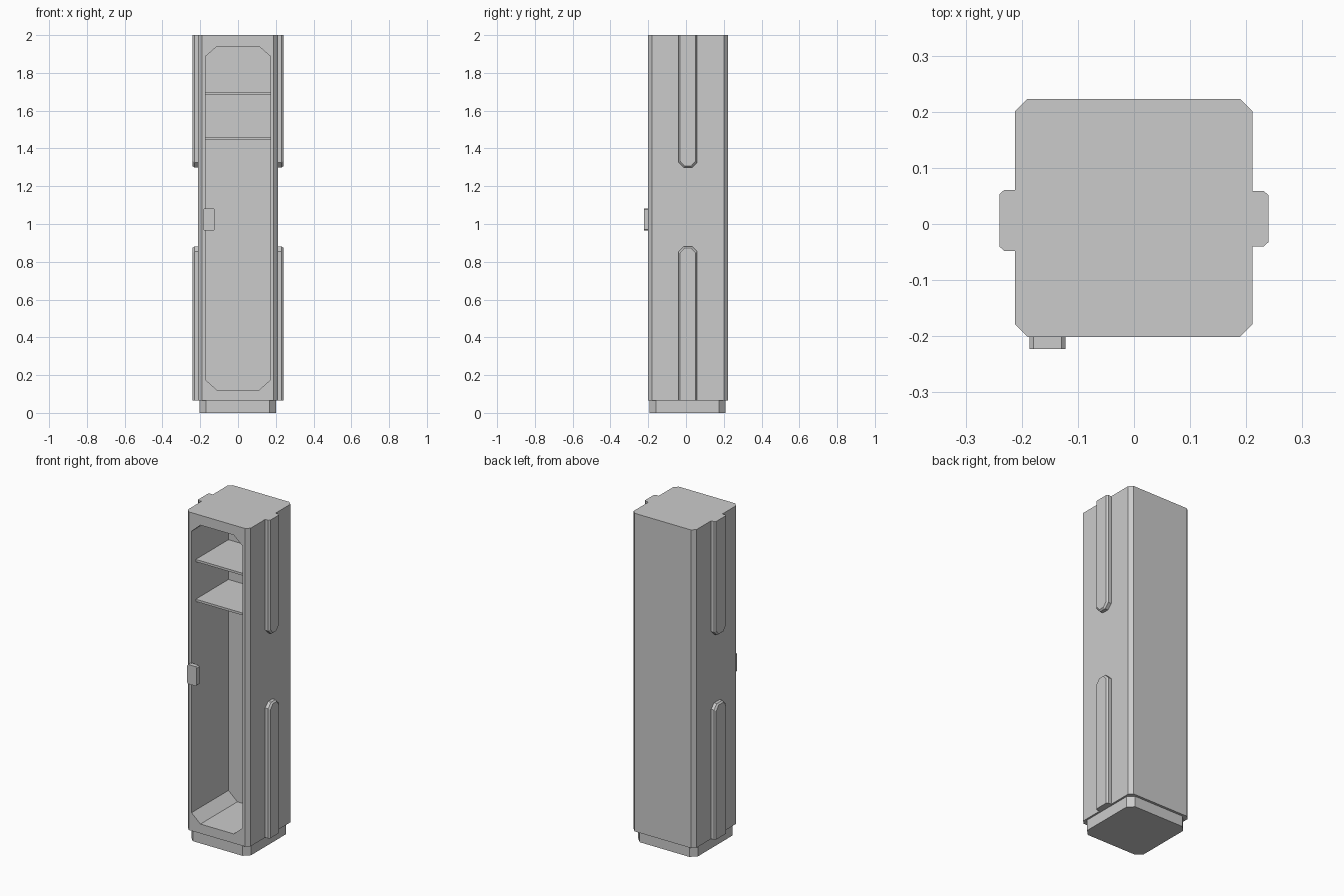
import bpy, bmesh

if "Cube" in bpy.data.objects:
    bpy.data.objects.remove(bpy.data.objects["Cube"])


def loft(name, loops):
    """Solid skin through matching closed loops, capped at both ends."""
    bm = bmesh.new()
    rings = [[bm.verts.new(p) for p in loop] for loop in loops]
    n = len(rings[0])
    for a, b in zip(rings, rings[1:]):
        for i in range(n):
            j = (i + 1) % n
            bm.faces.new((a[i], a[j], b[j], b[i]))
    bm.faces.new(rings[0])
    bm.faces.new(rings[-1])
    bmesh.ops.recalc_face_normals(bm, faces=bm.faces)
    mesh = bpy.data.meshes.new(name)
    bm.to_mesh(mesh)
    bm.free()
    obj = bpy.data.objects.new(name, mesh)
    bpy.context.collection.objects.link(obj)
    return obj


def octagon(u0, u1, v0, v1, cu, cv):
    """Rectangle with cut corners."""
    return [(u0 + cu, v0), (u1 - cu, v0), (u1, v0 + cv), (u1, v1 - cv),
            (u1 - cu, v1), (u0 + cu, v1), (u0, v1 - cv), (u0, v0 + cv)]


def upright(name, outline, z0, z1):
    return loft(name, [[(x, y, z) for x, y in outline] for z in (z0, z1)])


def facing(name, outline, y0, y1):
    return loft(name, [[(x, y, z) for x, z in outline] for y in (y0, y1)])


def box(name, x0, x1, y0, y1, z0, z1):
    return upright(name, [(x0, y0), (x1, y0), (x1, y1), (x0, y1)], z0, z1)


# Plinth and cabinet body
upright("plinth", octagon(-0.203, 0.200, -0.193, 0.208, 0.034, 0.034), 0, 0.065)
body = upright("cabinet_body",
               octagon(-0.212, 0.211, -0.201, 0.223, 0.022, 0.022), 0.065, 2.0)

# Cut-cornered opening hollowed out of the front
cutter = facing("opening_cutter",
                octagon(-0.172, 0.172, 0.122, 1.94, 0.06, 0.053), -0.3, 0.154)
cutter.hide_render = True
mod = body.modifiers.new("opening", 'BOOLEAN')
mod.operation = 'DIFFERENCE'
mod.solver = 'EXACT'
mod.object = cutter
bpy.context.view_layer.objects.active = body
bpy.ops.object.modifier_apply(modifier=mod.name)
bpy.data.objects.remove(cutter)

# Two shelves set back behind the front lip
for label, top in (("upper", 1.70), ("lower", 1.458)):
    box(label + "_shelf", -0.175, 0.175, -0.16, 0.16, top - 0.014, top)


# Side ribs: bevelled strips with one cut-cornered end
def rib(name, side, y0, y1, flat_z, tip_z):
    d = 1 if tip_z > flat_z else -1

    def outline(x, inset):
        a, b, t = y0 + inset, y1 - inset, tip_z - d * inset
        c, s = 0.028 - inset * 0.4, t - d * 0.028
        return [(side * x, y, z) for y, z in
                ((a, flat_z), (b, flat_z), (b, s), (b - c, t), (a + c, t), (a, s))]

    loft(name, [outline(0.205, 0), outline(0.231, 0), outline(0.24, 0.008)])


for label, side, y0, y1 in (("right", 1, -0.04, 0.059), ("left", -1, -0.048, 0.061)):
    rib(label + "_lower_rib", side, y0, y1, 0.065, 0.882)
    rib(label + "_upper_rib", side, y0, y1, 2.0, 1.298)

# Latch plate on the left edge of the front
facing("latch", octagon(-0.186, -0.122, 0.965, 1.083, 0.007, 0.007), -0.223, -0.195)
